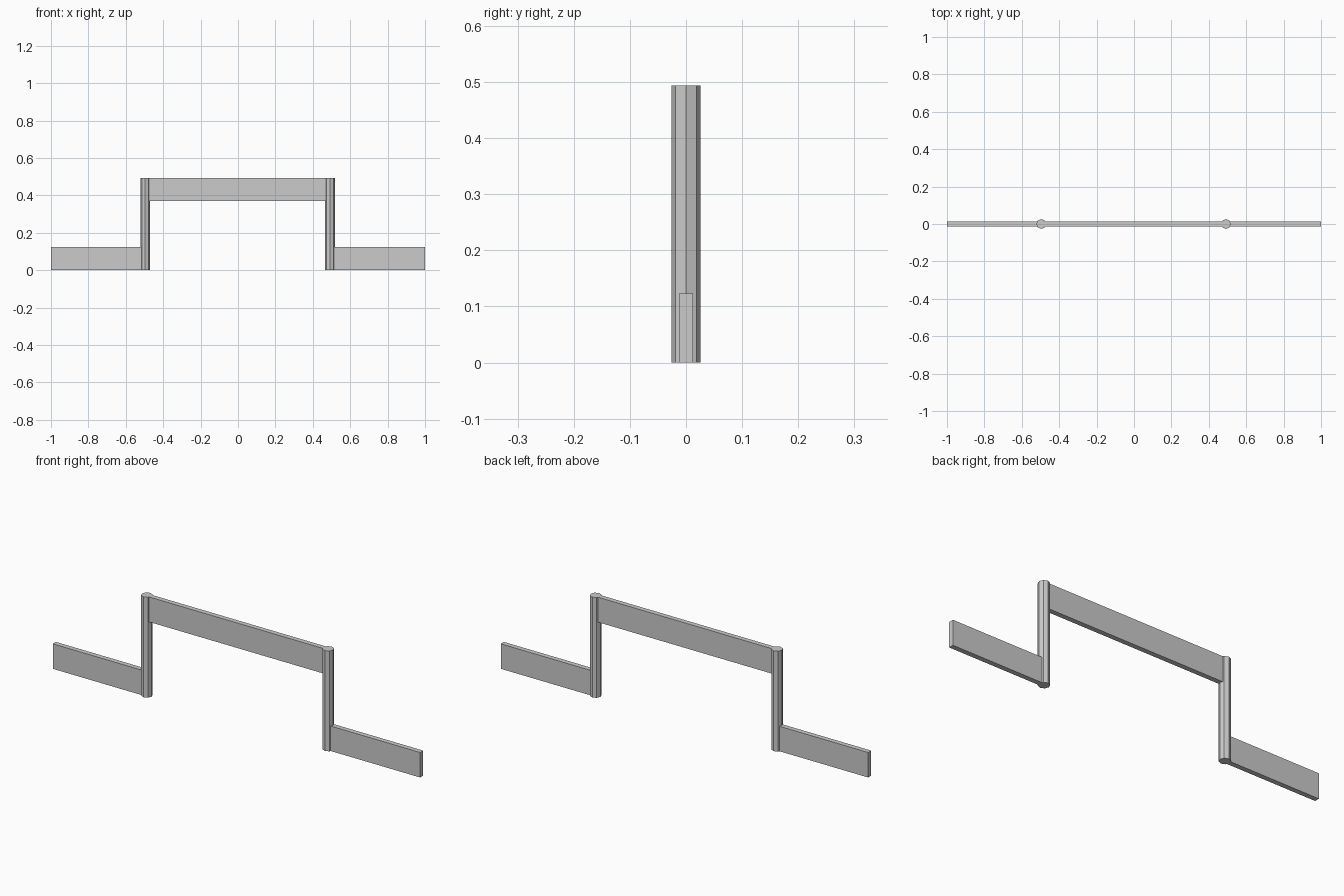
import bpy

if "Cube" in bpy.data.objects:
    bpy.data.objects.remove(bpy.data.objects["Cube"])

LEFT_X, RIGHT_X = -0.496, 0.492
HEIGHT, PANEL_H, PANEL_T = 0.494, 0.123, 0.0245


def panel(name, x0, x1, z0):
    bpy.ops.mesh.primitive_cube_add(size=1, location=((x0 + x1) / 2, 0, z0 + PANEL_H / 2))
    ob = bpy.context.object
    ob.name = name
    ob.scale = (x1 - x0, PANEL_T, PANEL_H)
    bpy.ops.object.transform_apply(location=False, rotation=False, scale=True)


def post(name, x):
    bpy.ops.mesh.primitive_cylinder_add(vertices=8, radius=0.0262, depth=HEIGHT,
                                        location=(x, 0, HEIGHT / 2))
    bpy.context.object.name = name


# Octagonal uprights
post("left_post", LEFT_X)
post("right_post", RIGHT_X)

# Low side boards and raised crossbar, each ending inside the posts
panel("left_low_board", -1, LEFT_X, 0)
panel("right_low_board", RIGHT_X, 1, 0)
panel("top_crossbar", LEFT_X, RIGHT_X, HEIGHT - PANEL_H)
